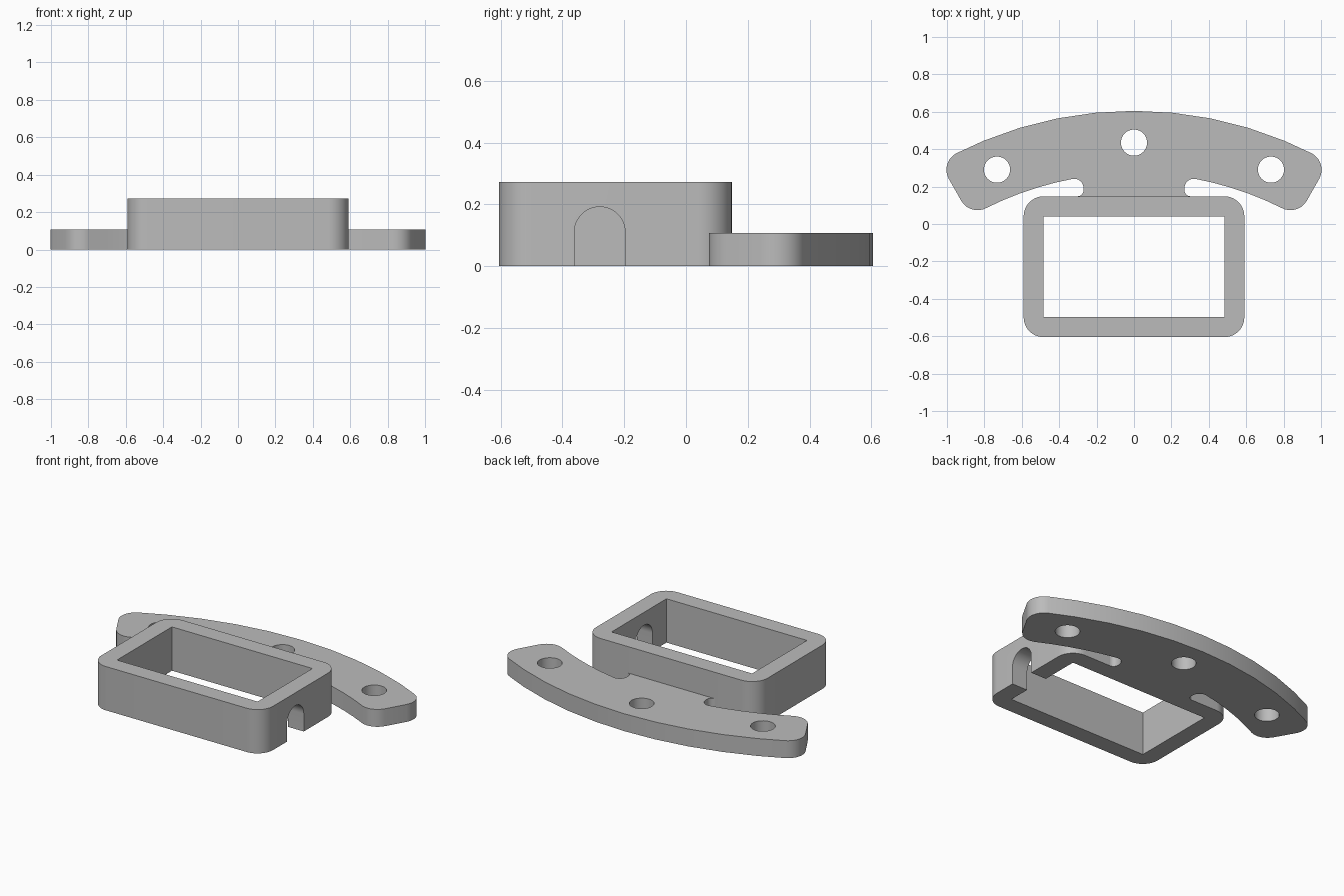
import bpy, bmesh
from math import sin, cos, pi, radians, asin, sqrt, atan2, degrees

if "Cube" in bpy.data.objects:
    bpy.data.objects.remove(bpy.data.objects["Cube"], do_unlink=True)

grey = bpy.data.materials.new("plain grey")
grey.use_nodes = True
colour = (0.5, 0.5, 0.5, 1)
grey.diffuse_color = colour
grey.node_tree.nodes["Principled BSDF"].inputs["Base Color"].default_value = colour


def arc(cx, cy, r, a0, a1, n):
    """Points on an arc, angles in degrees."""
    angles = [radians(a0 + (a1 - a0) * i / n) for i in range(n + 1)]
    return [(cx + r * cos(a), cy + r * sin(a)) for a in angles]


def prism(name, loops, height):
    """Extrude an outline with holes upward from the ground."""
    bm = bmesh.new()
    for loop in loops:
        verts = [bm.verts.new((x, y, 0)) for x, y in loop]
        for a, b in zip(verts, verts[1:] + verts[:1]):
            bm.edges.new((a, b))
    bmesh.ops.triangle_fill(bm, use_beauty=True, edges=bm.edges[:])
    result = bmesh.ops.extrude_face_region(bm, geom=bm.faces[:])
    top = [v for v in result["geom"] if isinstance(v, bmesh.types.BMVert)]
    bmesh.ops.translate(bm, verts=top, vec=(0, 0, height))
    bmesh.ops.recalc_face_normals(bm, faces=bm.faces[:])
    bmesh.ops.dissolve_limit(bm, angle_limit=radians(0.5),
                             verts=bm.verts[:], edges=bm.edges[:])
    mesh = bpy.data.meshes.new(name)
    bm.to_mesh(mesh)
    bm.free()
    mesh.materials.append(grey)
    obj = bpy.data.objects.new(name, mesh)
    bpy.context.collection.objects.link(obj)
    return obj


def smooth(obj):
    bpy.ops.object.select_all(action="DESELECT")
    obj.select_set(True)
    bpy.context.view_layer.objects.active = obj
    bpy.ops.object.shade_smooth_by_angle(angle=radians(30))


# Rectangular frame with rounded outer corners
half_x, front, back, wall, corner = 0.59, -0.605, 0.148, 0.107, 0.107
outer = []
for sx, cy, start in ((1, back - corner, 0), (-1, back - corner, 90),
                      (-1, front + corner, 180), (1, front + corner, 270)):
    outer += arc(sx * (half_x - corner), cy, corner, start, start + 90, 12)
ix, iy0, iy1 = half_x - wall, front + wall, back - wall
inner = [(ix, iy0), (ix, iy1), (-ix, iy1), (-ix, iy0)]
frame = prism("frame", [outer, inner], 0.272)

# Arched cable notch through one side wall of the frame
notch = prism("notch_cutter", [[(0.082, -0.15), (0.082, 0)]
              + arc(0, 0, 0.082, 0, 180, 24)[1:] + [(-0.082, -0.15)]], 0.3)
notch.rotation_euler = (pi / 2, 0, pi / 2)
notch.location = (0.4, -0.279, 0.11)
notch.hide_render = True
cut = frame.modifiers.new("notch", "BOOLEAN")
cut.operation, cut.solver, cut.object = "DIFFERENCE", "EXACT", notch
bpy.context.view_layer.objects.active = frame
frame.select_set(True)
bpy.ops.object.modifier_apply(modifier=cut.name)
bpy.data.objects.remove(notch, do_unlink=True)
smooth(frame)

# Curved mounting flange: right half outline, from neck foot to crown
pivot, r_in, r_out, end, fillet = -1.495, 1.767, 2.1, 29.7, 0.1
neck, foot_r, slot_r = 0.27, 0.032, 0.05


def fillet_centre(r):
    a = radians(end) - asin(fillet / r)
    return r * sin(a), pivot + r * cos(a), 90 - degrees(a)


half = arc(neck + foot_r, back + foot_r, foot_r, 270, 180, 6)
sx = neck + slot_r
sy = pivot + sqrt((r_in - slot_r) ** 2 - sx ** 2)
slot_end = degrees(atan2(sy - pivot, sx))
half += arc(sx, sy, slot_r, 180, slot_end, 10)
x, y, a = fillet_centre(r_in + fillet)
half += arc(0, pivot, r_in, slot_end, a, 5)[1:-1]
half += arc(x, y, fillet, a - 180, -end, 10) if a - 180 > -end else \
    arc(x, y, fillet, a + 180, 360 - end, 10)
x, y, a = fillet_centre(r_out - fillet)
half += arc(x, y, fillet, -end, a, 10)
step = 5.625
half += [(r_out * sin(radians(step * i)), pivot + r_out * cos(radians(step * i)))
         for i in range(4, -1, -1)]
outline = half + [(-px, py) for px, py in reversed(half[:-1])]

# Three screw holes on one arc
r_hole = 1.93
holes = [arc(r_hole * sin(radians(t)), pivot + r_hole * cos(radians(t)),
             0.07, 0, 348.75, 31) for t in (-22.3, 0, 22.3)]
flange = prism("flange", [outline] + holes, 0.108)
smooth(flange)
